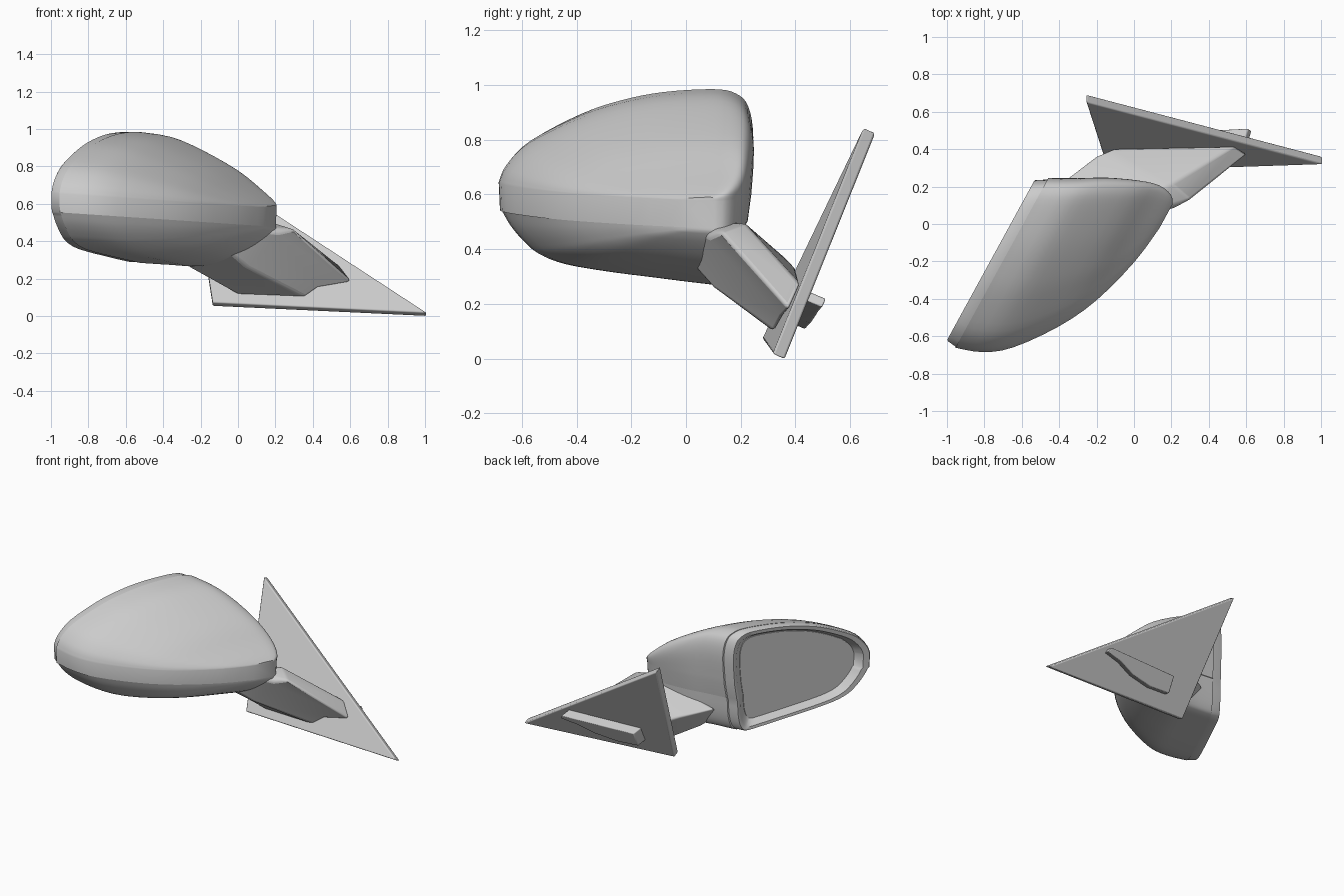
import bpy, bmesh, math
from mathutils import Vector

cube = bpy.data.objects.get("Cube")
if cube:
    bpy.data.objects.remove(cube, do_unlink=True)

grey = bpy.data.materials.new("plain_grey")
grey.use_nodes = True
COLOUR = (0.6, 0.6, 0.6, 1)
grey.diffuse_color = COLOUR
grey.node_tree.nodes["Principled BSDF"].inputs["Base Color"].default_value = COLOUR


def smooth(points, steps):
    """Catmull-Rom resampling of a list of tuples."""
    out = []
    for i in range(len(points) - 1):
        p = [Vector(points[max(0, min(len(points) - 1, i + k))]) for k in (-1, 0, 1, 2)]
        for s in range(steps):
            t = s / steps
            out.append(p[1] + 0.5 * t * (p[2] - p[0]
                       + t * (2 * p[0] - 5 * p[1] + 4 * p[2] - p[3])
                       + t * t * (3 * (p[1] - p[2]) + p[3] - p[0])))
    return out + [Vector(points[-1])]


def loft(name, rings, bevel=0, angle=35):
    """Closed solid through rings that all have the same point count."""
    bm = bmesh.new()
    rows = [[bm.verts.new(p) for p in ring] for ring in rings]
    n = len(rows[0])
    for a, b in zip(rows, rows[1:]):
        for i in range(n):
            j = (i + 1) % n
            bm.faces.new((a[i], a[j], b[j], b[i]))
    bm.faces.new(rows[0])
    bm.faces.new(rows[-1])
    bmesh.ops.recalc_face_normals(bm, faces=bm.faces)
    mesh = bpy.data.meshes.new(name)
    bm.to_mesh(mesh)
    bm.free()
    mesh.materials.append(grey)
    mesh.shade_smooth()
    mesh.set_sharp_from_angle(angle=math.radians(angle))
    obj = bpy.data.objects.new(name, mesh)
    bpy.context.collection.objects.link(obj)
    if bevel:
        mod = obj.modifiers.new("soft_edges", "BEVEL")
        mod.width = bevel
        mod.segments = 3
        mod.angle_limit = math.radians(25)
    return obj


# Housing frame: ALONG follows the glass plane, DEEP points away from it
ORIGIN = Vector((-0.765, -0.19, 0))
ALONG = Vector((0.48, 0.877, 0))
DEEP = Vector((0.877, -0.48, 0))
BAND = 0.1
STEP = 0.012

# Sections: depth, start and end along the glass, top height, bottom height
SECTIONS = [
    (0, -0.495, 0.49, 0.985, 0.29), (0.06, -0.505, 0.53, 0.985, 0.285),
    (0.2, -0.455, 0.605, 0.96, 0.275), (0.33, -0.355, 0.68, 0.895, 0.268),
    (0.49, -0.14, 0.75, 0.79, 0.30), (0.6, 0.08, 0.78, 0.69, 0.355),
    (0.68, 0.36, 0.765, 0.62, 0.425), (0.71, 0.58, 0.725, 0.59, 0.465)]

# Outlines: fraction along the section, height above (or share below) the seam
UPPER = [(0.005, 0)] + smooth(
    [(0, BAND), (0.03, 0.17), (0.12, 0.26), (0.31, 0.355), (0.47, 0.405), (0.64, 0.435),
     (0.84, 0.445), (0.93, 0.43), (0.98, 0.385), (1, 0.28), (0.99, BAND)], 4) + [(0.975, 0)]
LOWER = smooth(
    [(0.005, 0), (0.04, 0.2), (0.09, 0.4), (0.15, 0.57), (0.25, 0.7), (0.42, 0.8),
     (0.6, 0.88), (0.8, 0.97), (0.91, 1), (0.95, 0.85), (0.97, 0.5), (0.975, 0)], 4)


def section(row, outline, upper, inset=0.0):
    depth, start, end, top, bottom = row
    ring = []
    for a, h in outline:
        a = 0.5 + (a - 0.5) * (1 - inset)
        p = ORIGIN + ALONG * (start + a * (end - start)) + DEEP * depth
        seam = 0.49 - 0.067 * p.x
        if upper:
            p.z = seam + min(h, BAND) + max(h - BAND, 0) * (top - seam - BAND) / 0.345
        else:
            p.z = seam - h * (seam - bottom)
        ring.append(p)
    return ring


# Upper cap and lower shell, meeting at a small stepped seam
body = smooth(SECTIONS[1:], 3)
loft("upper_cap", [section(r, UPPER, True) for r in body])
loft("lower_shell", [section(r, LOWER, False, STEP) for r in body])


# Glass surround with a sloping recess, then the glass
def full_ring(row):
    return section(row, UPPER, True) + section(row, LOWER, False, STEP)[-2:0:-1]


def inset_ring(ring, scale, depth=0.0, shift=0.0):
    centre = sum(ring, Vector()) / len(ring)
    return [centre + (p - centre) * scale + DEEP * depth + ALONG * shift for p in ring]


rim = full_ring(SECTIONS[0])
loft("glass_surround", [
    inset_ring(full_ring(SECTIONS[1]), 0.993, 0.01),
    inset_ring(rim, 0.997, 0.008),
    inset_ring(rim, 0.985, 0.001),
    inset_ring(rim, 0.92, 0.003, 0.008),
    inset_ring(rim, 0.83, 0.058)], angle=50)
loft("mirror_glass", [inset_ring(rim, 0.825, 0.06), inset_ring(rim, 0.825, 0.052)])


# Triangular mounting plate
def on_plate(x, z):
    return Vector((x, 0.638 + 0.057 * (x + 0.25) + 0.489 * (z - 0.82), z))


THICK = Vector((0, 0.043, -0.02))
triangle = [on_plate(-0.255, 0.845), on_plate(1.01, 0.018), on_plate(-0.135, 0.072)]
loft("mounting_plate", [triangle, [p + THICK for p in triangle]], bevel=0.008)

# Arm running from inside the housing down to the plate
inner = [(-0.35, 0.1, 0.33), (-0.05, 0.02, 0.35), (0.1, 0.05, 0.46),
         (0.12, 0.08, 0.48), (0.1, 0.15, 0.5), (-0.38, 0.23, 0.42)]
elbow = [(-0.26, 0.2, 0.258), (0.05, 0.1, 0.26), (0.22, 0.085, 0.445),
         (0.3, 0.13, 0.465), (0.2, 0.215, 0.495), (-0.2, 0.365, 0.365)]
foot = [on_plate(x, z) for x, z in (
    (0, 0.112), (0.36, 0.1), (0.43, 0.15), (0.61, 0.18), (0.54, 0.275), (-0.11, 0.325))]
loft("arm", [inner, elbow, foot], bevel=0.014)

# Mounting pad standing off the back of the plate
pad = [on_plate(x, z) for x, z in (
    (0.04, 0.16), (0.2, 0.15), (0.36, 0.17), (0.48, 0.21),
    (0.6, 0.23), (0.58, 0.26), (0.04, 0.265))]
push = Vector((0.03, 0.1, -0.042))
loft("mounting_pad", [pad, [p + push for p in pad]], bevel=0.006)
